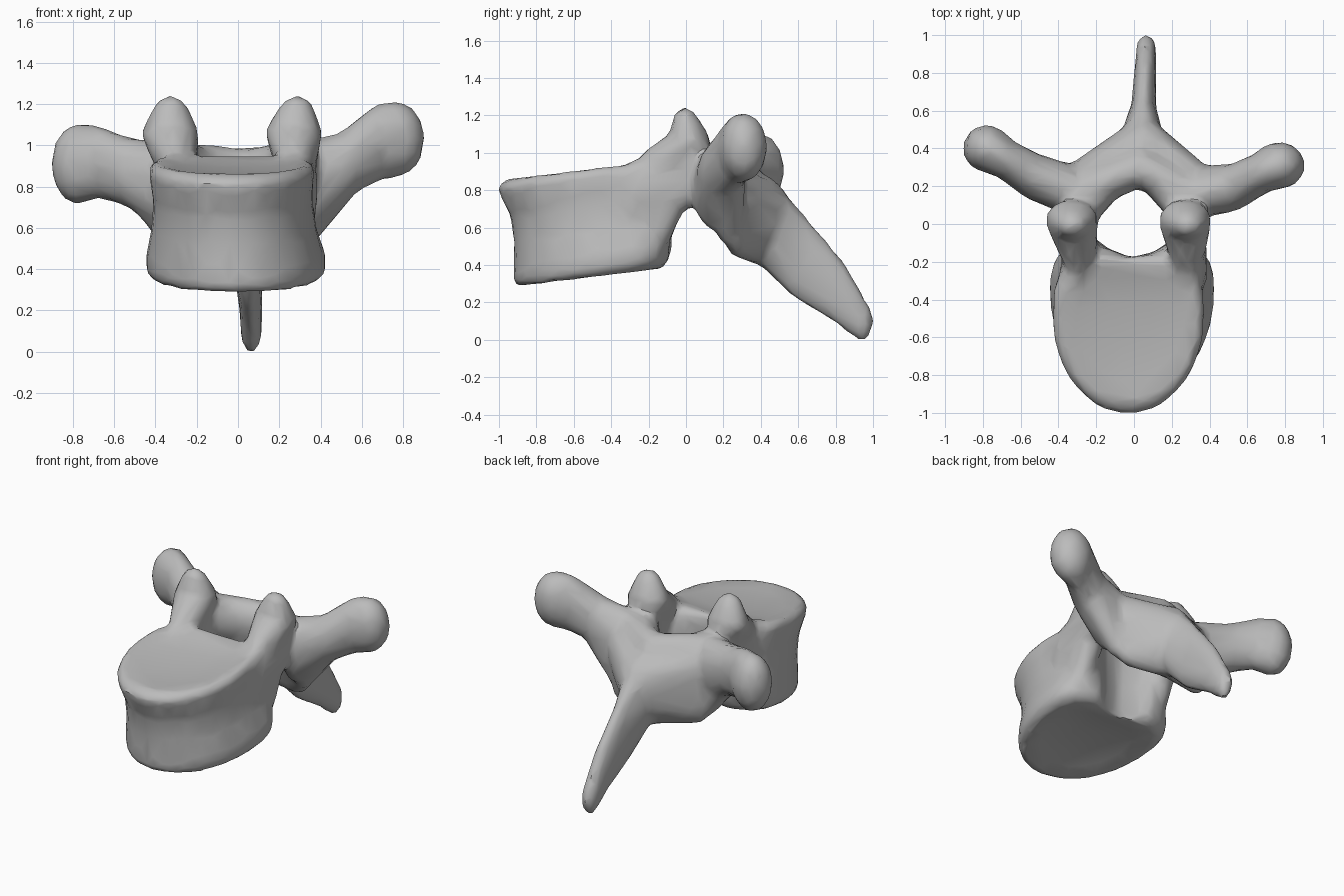
import bpy, bmesh, math
from mathutils import Vector

cube = bpy.data.objects.get("Cube")
if cube:
    bpy.data.objects.remove(cube, do_unlink=True)

bone = bpy.data.materials.new("bone_grey")
bone.use_nodes = True
bone.diffuse_color = (0.5, 0.5, 0.5, 1)
bone.node_tree.nodes["Principled BSDF"].inputs["Base Color"].default_value = (0.5, 0.5, 0.5, 1)

bm = bmesh.new()


def hull(*blobs):
    """Convex skin around ellipsoids given as (centre, radii)."""
    part = bmesh.new()
    for c, r in blobs:
        ball = bmesh.ops.create_icosphere(part, subdivisions=2, radius=1)["verts"]
        for v in ball:
            v.co = Vector(c) + Vector(a * b for a, b in zip(v.co, r))
    bmesh.ops.delete(part, geom=part.faces[:], context='FACES_ONLY')
    out = bmesh.ops.convex_hull(part, input=part.verts[:])
    junk = [g for g in out["geom_interior"] if isinstance(g, bmesh.types.BMVert)]
    bmesh.ops.delete(part, geom=junk, context='VERTS')
    loose = [e for e in part.edges if not e.link_faces]
    bmesh.ops.delete(part, geom=loose, context='EDGES')
    bmesh.ops.recalc_face_normals(part, faces=part.faces[:])
    tmp = bpy.data.meshes.new("tmp")
    part.to_mesh(tmp)
    part.free()
    bm.from_mesh(tmp)
    bpy.data.meshes.remove(tmp)


def chain(*blobs):
    for a, b in zip(blobs, blobs[1:]):
        hull(a, b)


# Vertebral body: waisted drum, rounded front, hollowed back, dished ends
# Each ring: height, centre x, centre y, half width, reach to front, reach to back
N = 40
rings = []
for z, cx, cy, rx, front, back in (
        (.375, -.01, -.5, .12, .12, .12), (.355, -.01, -.48, .28, .30, .26),
        (.33, -.01, -.40, .39, .50, .28), (.37, -.01, -.36, .435, .565, .28),
        (.45, -.01, -.36, .435, .56, .30), (.58, -.02, -.40, .40, .52, .34),
        (.72, -.025, -.45, .385, .49, .37), (.82, -.03, -.48, .395, .51, .36),
        (.88, -.03, -.5, .405, .51, .34), (.92, -.03, -.5, .375, .455, .31),
        (.90, -.02, -.5, .30, .34, .24), (.885, -.02, -.5, .12, .12, .12)):
    ring = []
    for i in range(N):
        t = math.tau * i / N
        c, s = math.cos(t), math.sin(t)
        p = 0.65 if s > 0 else 1
        x = cx + rx * math.copysign(abs(c) ** p, c)
        y = cy + (back * s ** p if s > 0 else -front * abs(s))
        y = min(y, -.18 + 2.6 * x * x)
        ring.append(bm.verts.new((x, y, z + 0.125 * (y + .5))))
    rings.append(ring)
for a, b in zip(rings, rings[1:]):
    for i in range(N):
        j = (i + 1) % N
        bm.faces.new((a[i], a[j], b[j], b[i]))
bm.faces.new(rings[0][::-1])
bm.faces.new(rings[-1])

for s in (-1, 1):
    # Pedicle joining the body to the arch
    hull(((s * .30, -.26, .77), (.09, .14, .20)), ((s * .285, .06, .88), (.10, .10, .16)))
    hull(((s * .30, -.16, .62), (.08, .10, .15)), ((s * .29, -.06, .80), (.09, .08, .12)))
    # Upper joint process, broad at the base
    chain(((s * .29 - .01, -.09, .94), (.11, .17, .12)),
          ((s * .30 - .03, .02, 1.06), (.145, .115, .09)),
          ((s * .305 - .02, -.005, 1.17), (.085, .07, .075)))
    # Lamina and lower joint process
    hull(((s * .28, .17, .86), (.14, .10, .16)), ((.03, .30, .85), (.09, .11, .14)),
         ((s * .26, .27, .57), (.11, .07, .13)), ((.04, .38, .55), (.06, .10, .15)))
    # Rounded inner corner of the canal
    hull(((s * .25, .08, .88), (.09, .08, .14)), ((s * .10, .25, .84), (.08, .09, .13)))
    # Shoulder blending the lamina into the spinous process
    hull(((s * .30 + .02, .25, .80), (.10, .08, .14)), ((.05, .46, .66), (.09, .11, .19)),
         ((s * .22, .30, .58), (.08, .07, .12)))
    # Web under the transverse root
    hull(((s * .33, .23, .63), (.08, .08, .13)), ((s * .50, .22, .84), (.09, .10, .13)))

# Transverse processes with broad roots, the two sides differing slightly
chain(((-.34, .18, .80), (.11, .14, .22)), ((-.53, .25, .87), (.10, .13, .17)),
      ((-.68, .345, .92), (.09, .11, .18)), ((-.78, .40, .91), (.13, .13, .20)))
chain(((.34, .17, .80), (.11, .14, .23)), ((.52, .19, .91), (.10, .13, .16)),
      ((.69, .28, 1.02), (.10, .11, .19)), ((.77, .31, 1.03), (.14, .13, .19)))

# Spinous process sweeping down and back
chain(((.04, .40, .66), (.13, .13, .24)), ((.05, .60, .45), (.07, .09, .245)),
      ((.06, .80, .27), (.06, .09, .18)), ((.065, .94, .10), (.055, .065, .115)))

# Fuse the parts, soften the joins and thin the mesh to a lightly faceted skin
raw = bpy.data.meshes.new("vertebra_raw")
bm.to_mesh(raw)
bm.free()
obj = bpy.data.objects.new("vertebra", raw)
bpy.context.collection.objects.link(obj)
remesh = obj.modifiers.new("fuse", 'REMESH')
remesh.mode = 'VOXEL'
remesh.voxel_size = 0.02
soft = obj.modifiers.new("soften", 'SMOOTH')
soft.factor = 0.5
soft.iterations = 14
thin = obj.modifiers.new("thin", 'DECIMATE')
thin.ratio = 0.08
dg = bpy.context.evaluated_depsgraph_get()
mesh = bpy.data.meshes.new_from_object(obj.evaluated_get(dg))
obj.modifiers.clear()
obj.data = mesh
mesh.name = "vertebra"
bpy.data.meshes.remove(raw)
mesh.materials.clear()
mesh.materials.append(bone)

bpy.context.view_layer.objects.active = obj
obj.select_set(True)
bpy.ops.object.shade_smooth_by_angle(angle=math.radians(35))
